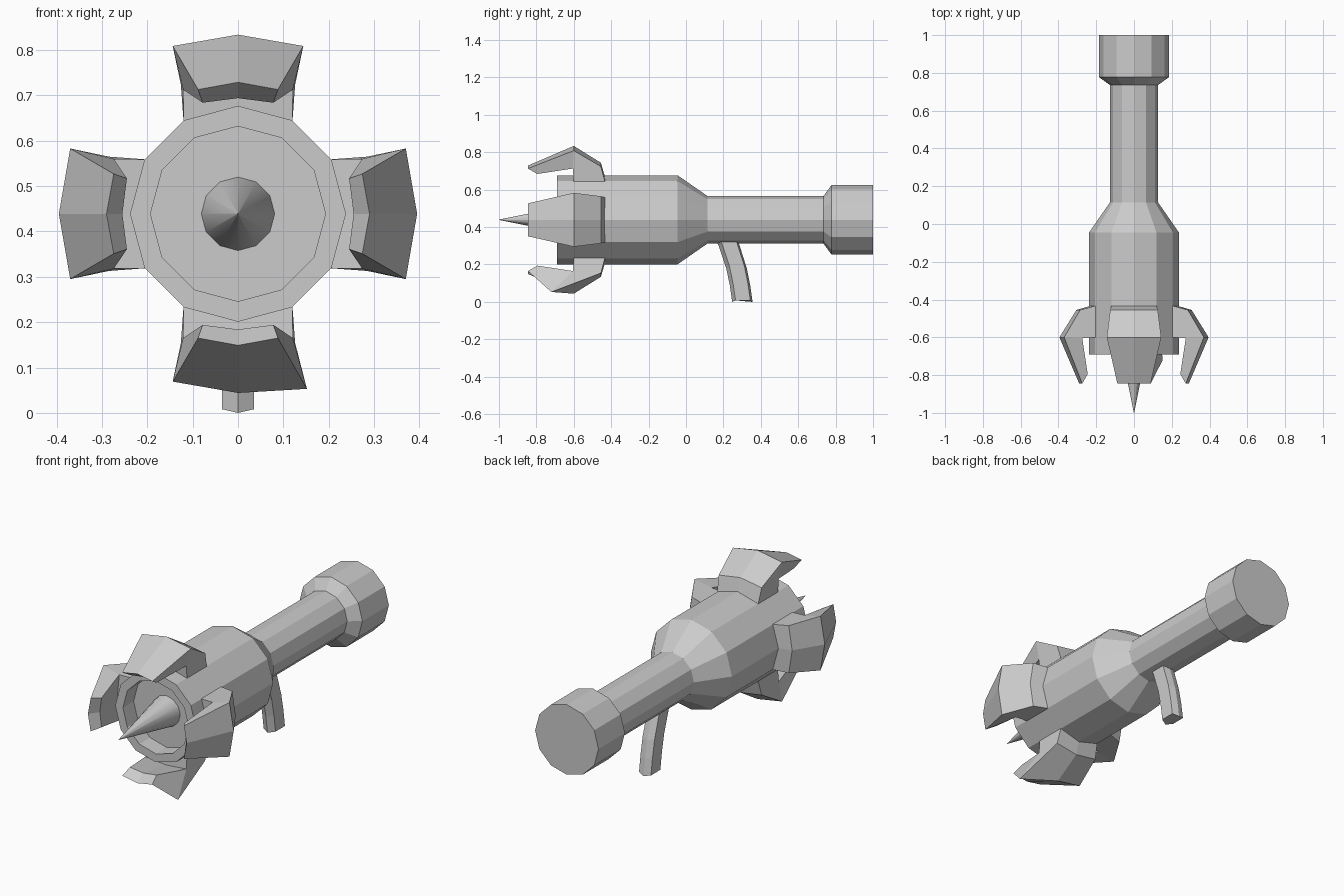
import bpy, bmesh
from math import sin, cos, pi
from mathutils import Matrix

if "Cube" in bpy.data.objects:
    bpy.data.objects.remove(bpy.data.objects["Cube"])

AXIS_Z = 0.439


def finish(name, bm):
    bmesh.ops.recalc_face_normals(bm, faces=bm.faces)
    mesh = bpy.data.meshes.new(name)
    bm.to_mesh(mesh)
    bm.free()
    obj = bpy.data.objects.new(name, mesh)
    bpy.context.collection.objects.link(obj)
    return obj


def loft(bm, rings, closed=True):
    """Join successive vertex rings with quads."""
    n = len(rings[0])
    for a, b in zip(rings, rings[1:]):
        for i in range(n if closed else n - 1):
            j = (i + 1) % n
            bm.faces.new((a[i], a[j], b[j], b[i]))


def lathe(name, profile, sides=12):
    """Revolve (y, radius) points round the launcher axis and cap both ends."""
    bm = bmesh.new()
    rings = [[bm.verts.new((r * sin(2 * pi * i / sides), y,
                            AXIS_Z + r * cos(2 * pi * i / sides)))
              for i in range(sides)] for y, r in profile]
    loft(bm, rings)
    bm.faces.new(rings[0])
    bm.faces.new(rings[-1])
    return finish(name, bm)


# Tube: recessed muzzle, wide chamber, thin barrel, flared rear
lathe("launcher_body", [(-0.60, 0.193), (-0.69, 0.193), (-0.69, 0.238),
                        (-0.045, 0.238), (0.115, 0.127), (0.735, 0.127),
                        (0.778, 0.186), (1.0, 0.186)])

# Smooth pointed spike inside the muzzle
spike = lathe("muzzle_spike", [(-0.59, 0.083), (-1.0, 0.001)])
for p in spike.data.polygons:
    p.use_smooth = len(p.vertices) == 4

# Claw rows: y, ridge radius, edge radius, half width
CLAW = [(-0.845, 0.29, 0.274, 0.088),    # tip, outer
        (-0.60, 0.395, 0.370, 0.144),    # peak
        (-0.455, 0.305, 0.285, 0.126),   # shoulder
        (-0.433, 0.23, 0.203, 0.12),     # foot, rear
        (-0.60, 0.23, 0.203, 0.12),      # foot, front
        (-0.605, 0.285, 0.274, 0.121),   # inner bend
        (-0.795, 0.255, 0.245, 0.078)]   # tip, inner


def claw(name, angle, bent=False):
    bm = bmesh.new()
    rows = [[bm.verts.new((-w, y, e)), bm.verts.new((0, y, c)),
             bm.verts.new((w, y, e))] for y, c, e, w in CLAW]
    loft(bm, rows + rows[:1], closed=False)
    for s in (0, 2):
        for ids in ((0, 1, 5, 6), (1, 2, 3, 4, 5)):
            bm.faces.new([rows[i][s] for i in ids])
    if bent:  # the lower claw has one corner pulled forward
        rows[1][0].co = (-0.152, -0.72, 0.386)
    bmesh.ops.transform(bm, verts=bm.verts,
                        matrix=Matrix.Translation((0, 0, AXIS_Z))
                        @ Matrix.Rotation(angle, 4, 'Y'))
    finish(name, bm)


for k, side in enumerate(("top", "right", "bottom", "left")):
    claw(side + "_claw", k * pi / 2, side == "bottom")

# Curved six-sided grip: z, front y, back y
bm = bmesh.new()
rings = []
for z, f, b in [(0.35, 0.15, 0.27), (0.30, 0.175, 0.287),
                (0.18, 0.215, 0.325), (0.09, 0.234, 0.343),
                (0.0, 0.247, 0.356)]:
    rings.append([bm.verts.new(p) for p in (
        (0, f, z), (0.035, f + 0.018, z + 0.008), (0.035, b - 0.012, z + 0.008),
        (0, b, z), (-0.035, b - 0.012, z + 0.008), (-0.035, f + 0.018, z + 0.008))])
loft(bm, rings)
bm.faces.new(rings[0])
bm.faces.new(rings[-1])
finish("grip", bm)
